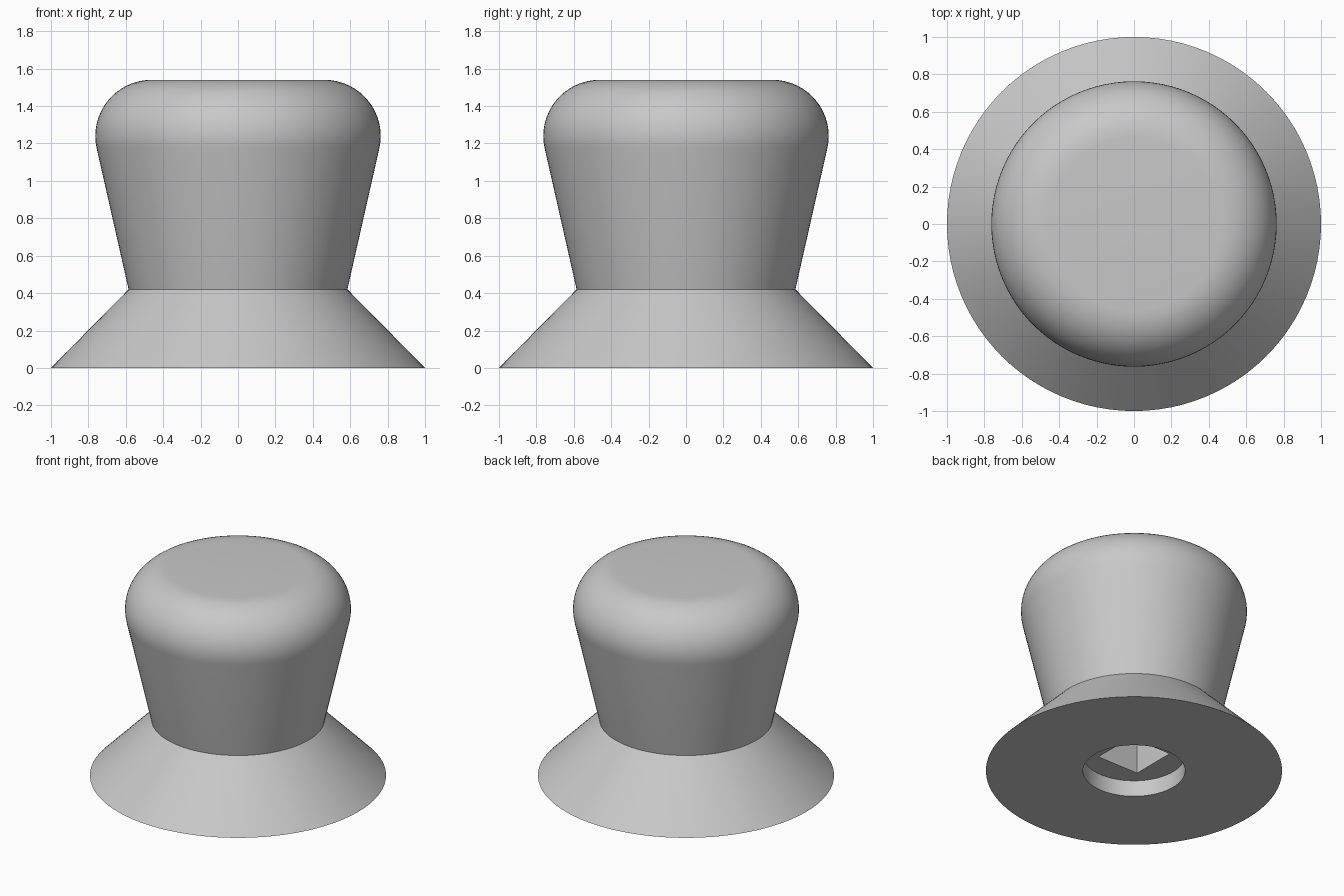
import bpy, bmesh, math

if "Cube" in bpy.data.objects:
    bpy.data.objects.remove(bpy.data.objects["Cube"])

SEG = 96

grey = bpy.data.materials.new("plain grey")
grey.diffuse_color = (0.58, 0.58, 0.58, 1)
grey.use_nodes = True
grey.node_tree.nodes["Principled BSDF"].inputs["Base Color"].default_value = grey.diffuse_color


def lathe(name, profile):
    """Revolve an (r, z) profile that starts and ends on the z axis."""
    bm = bmesh.new()
    verts = [bm.verts.new((r, 0, z)) for r, z in profile]
    edges = [bm.edges.new(pair) for pair in zip(verts, verts[1:])]
    bmesh.ops.spin(bm, geom=verts + edges, cent=(0, 0, 0), axis=(0, 0, 1),
                   angle=math.tau, steps=SEG, use_merge=True)
    bmesh.ops.remove_doubles(bm, verts=bm.verts, dist=1e-5)
    bmesh.ops.recalc_face_normals(bm, faces=bm.faces)
    mesh = bpy.data.meshes.new(name)
    bm.to_mesh(mesh)
    bm.free()
    ob = bpy.data.objects.new(name, mesh)
    bpy.context.collection.objects.link(ob)
    mesh.materials.append(grey)
    return ob


# Knob: round recess below, flared skirt, tapered grip, rounded top
recess_r, recess_depth = 0.345, 0.12
round_r, top_z, centre_r = 0.30, 1.54, 0.463
taper = math.radians(13)
profile = [(0, recess_depth), (recess_r, recess_depth), (recess_r, 0),
           (1.0, 0), (0.585, 0.42)]
steps = 16
for i in range(steps + 1):
    a = -taper + (math.pi / 2 + taper) * i / steps
    profile.append((centre_r + round_r * math.cos(a),
                    top_z - round_r + round_r * math.sin(a)))
profile.append((0, top_z))
knob = lathe("knob", profile)

# Square shaft socket cut up into the recess
socket_half, socket_top = 0.17, 0.9
bpy.ops.mesh.primitive_cube_add(size=2, location=(0, 0, socket_top / 2))
cutter = bpy.context.object
cutter.name = "socket_cutter"
cutter.scale = (socket_half, socket_half, socket_top / 2)
cutter.data.materials.append(grey)
cutter.hide_render = True
cut = knob.modifiers.new("square socket", 'BOOLEAN')
cut.operation = 'DIFFERENCE'
cut.solver = 'EXACT'
cut.object = cutter

bpy.ops.object.select_all(action='DESELECT')
knob.select_set(True)
bpy.context.view_layer.objects.active = knob
bpy.ops.object.modifier_apply(modifier=cut.name)
bpy.data.objects.remove(cutter)
bpy.ops.object.shade_smooth_by_angle(angle=math.radians(30))
